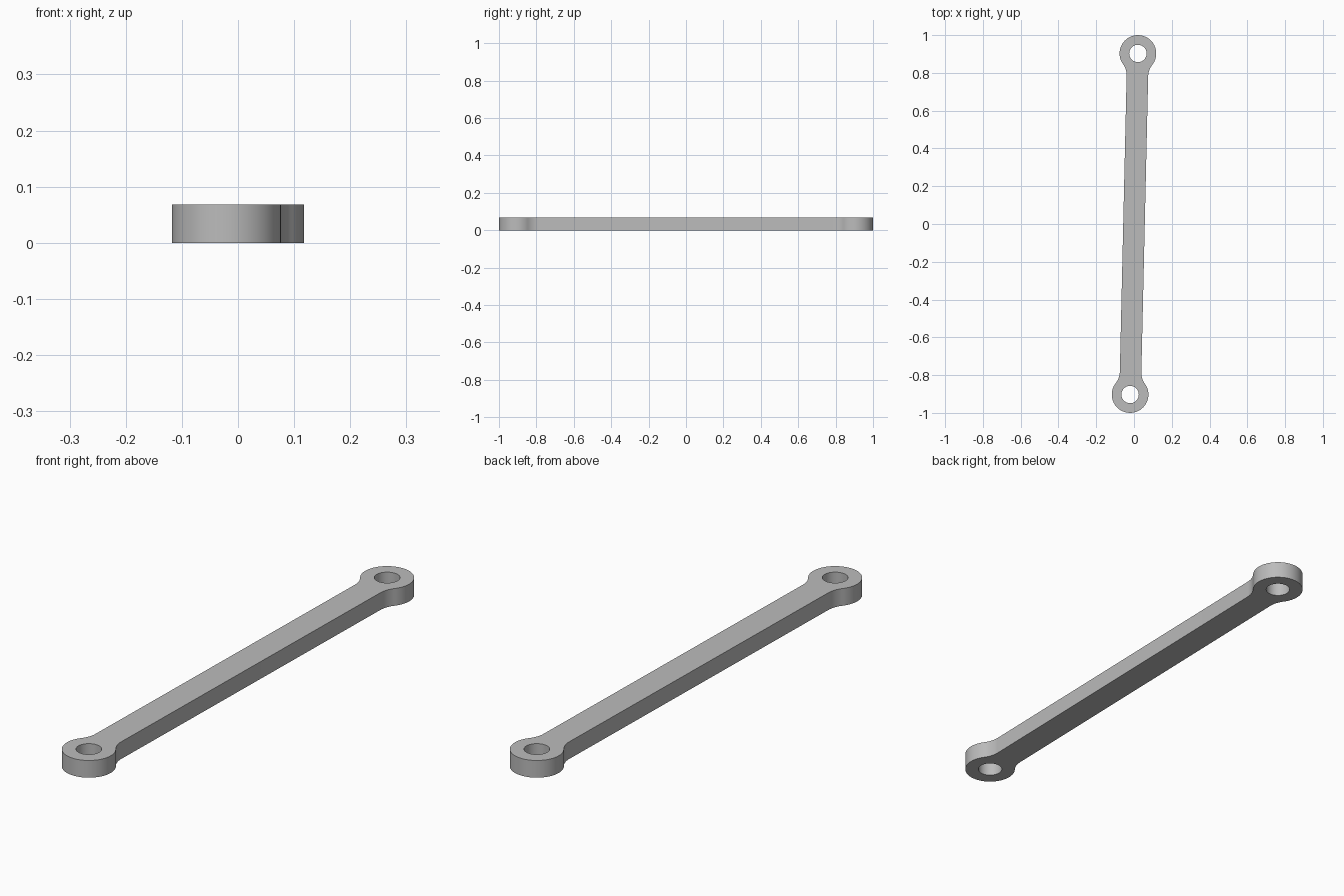
import bpy, bmesh
from math import pi, cos, sin, atan2, sqrt
from mathutils import Vector, Matrix

cube = bpy.data.objects.get("Cube")
if cube:
    bpy.data.objects.remove(cube, do_unlink=True)

REACH = 0.903        # middle of the link to each eye centre
EYE_R = 0.097
HOLE_R = 0.046
HALF_WIDTH = 0.057
FILLET_R = 0.10
THICKNESS = 0.068
TILT = -0.023        # slight turn of the link about z


def arc(cx, cy, radius, start, end, steps):
    angles = [start + (end - start) * i / steps for i in range(steps + 1)]
    return [(cx + radius * cos(a), cy + radius * sin(a)) for a in angles]


# Quarter outline: shank edge, fillet, eye rim, half of the pin hole
side = HALF_WIDTH + FILLET_R
drop = sqrt((EYE_R + FILLET_R) ** 2 - side ** 2)
outline = [(0, 0), (HALF_WIDTH, 0)]
outline += arc(side, REACH - drop, FILLET_R, pi, atan2(drop, -side), 12)
outline += arc(0, REACH, EYE_R, atan2(-drop, side), pi / 2, 32)[1:]
outline += arc(0, REACH, HOLE_R, pi / 2, -pi / 2, 24)

bm = bmesh.new()
bm.faces.new([bm.verts.new((x, y, 0)) for x, y in outline])

# Mirror the quarter both ways, then extrude it into a plate
for axis in "XY":
    bmesh.ops.mirror(bm, geom=bm.verts[:] + bm.edges[:] + bm.faces[:],
                     axis=axis, merge_dist=0.0001)
bmesh.ops.remove_doubles(bm, verts=bm.verts[:], dist=0.0001)
bmesh.ops.recalc_face_normals(bm, faces=bm.faces[:])
top = bmesh.ops.extrude_face_region(bm, geom=bm.faces[:])["geom"]
bmesh.ops.translate(bm, vec=Vector((0, 0, THICKNESS)),
                    verts=[g for g in top if isinstance(g, bmesh.types.BMVert)])
bmesh.ops.recalc_face_normals(bm, faces=bm.faces[:])
bmesh.ops.rotate(bm, verts=bm.verts[:], cent=(0, 0, 0),
                 matrix=Matrix.Rotation(TILT, 3, "Z"))

mesh = bpy.data.meshes.new("connecting_link")
bm.to_mesh(mesh)
bm.free()
link = bpy.data.objects.new("connecting_link", mesh)
bpy.context.collection.objects.link(link)

# Plain grey metal
grey = bpy.data.materials.new("plain_grey")
grey.use_nodes = True
colour = (0.5, 0.5, 0.5, 1)
grey.diffuse_color = colour
grey.node_tree.nodes["Principled BSDF"].inputs["Base Color"].default_value = colour
mesh.materials.append(grey)

# Smooth round walls, crisp rims
bpy.ops.object.select_all(action="DESELECT")
link.select_set(True)
bpy.context.view_layer.objects.active = link
bpy.ops.object.shade_smooth_by_angle(angle=pi / 6)
